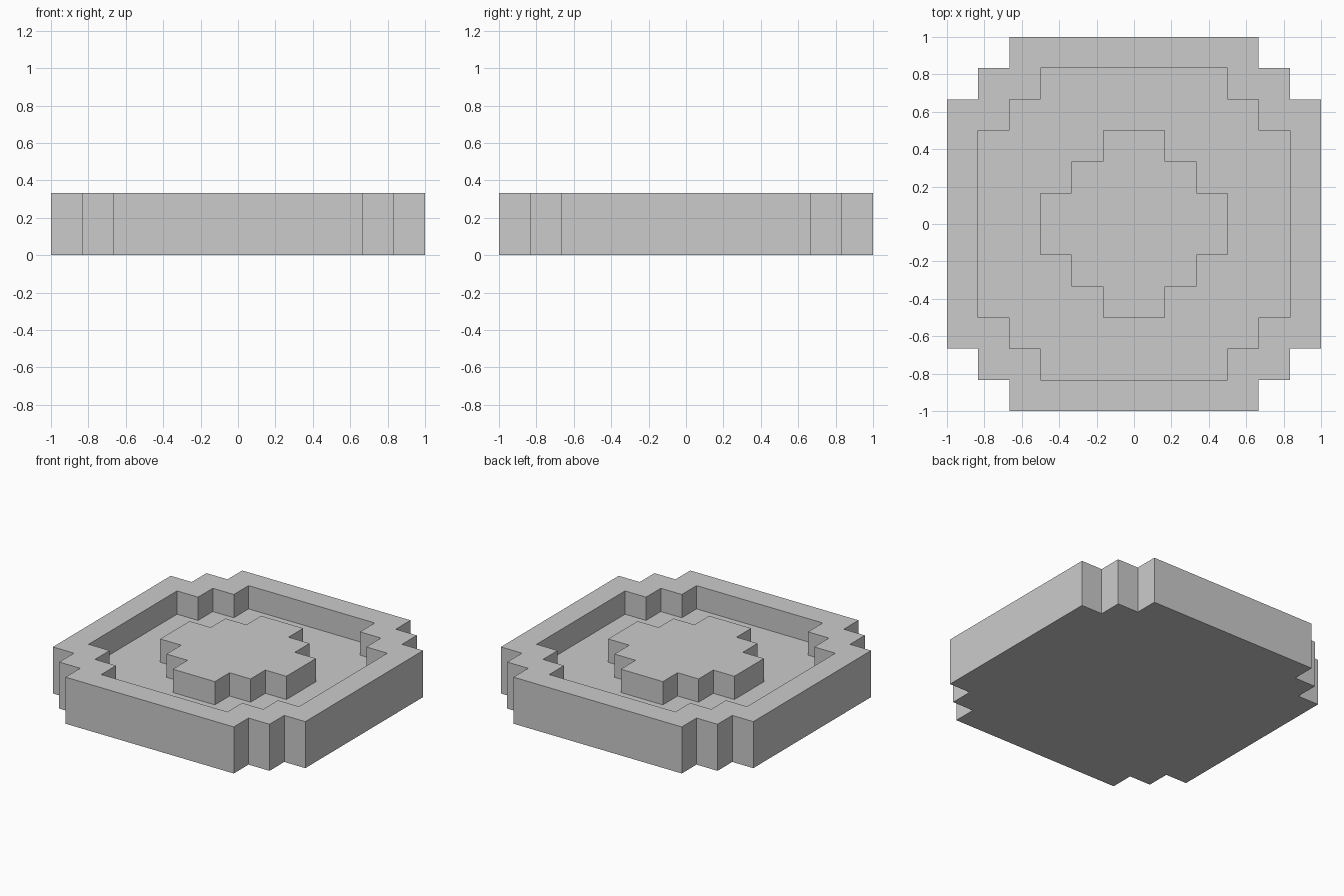
import bpy
import bmesh

# Remove the default cube
cube = bpy.data.objects.get("Cube")
if cube:
    bpy.data.objects.remove(cube, do_unlink=True)

U = 1 / 6  # size of one block step


def stepped_outline(half):
    """Square outline of the given half width with two steps cut from each corner."""
    corner = [(half, half - 2), (half - 1, half - 2), (half - 1, half - 1),
              (half - 2, half - 1), (half - 2, half)]
    points = []
    for _ in range(4):
        points += corner
        corner = [(-y, x) for x, y in corner]
    return points


def make_loop(bm, half, level):
    verts = [bm.verts.new((x * U, y * U, level * U)) for x, y in stepped_outline(half)]
    edges = [bm.edges.new((v, verts[i - 1])) for i, v in enumerate(verts)]
    return verts, edges


def make_wall(bm, low, high):
    for i in range(len(low[0])):
        bm.faces.new((low[0][i - 1], low[0][i], high[0][i], high[0][i - 1]))


def fill_flat(bm, *loops):
    edges = [e for loop in loops for e in loop[1]]
    bmesh.ops.triangle_fill(bm, edges=edges, use_beauty=True, use_dissolve=False)


bm = bmesh.new()

# Outer body
base, rim_outer = make_loop(bm, 6, 0), make_loop(bm, 6, 2)
bm.faces.new(base[0])
make_wall(bm, base, rim_outer)

# Recess inside the rim
rim_inner, floor_outer = make_loop(bm, 5, 2), make_loop(bm, 5, 1)
fill_flat(bm, rim_outer, rim_inner)
make_wall(bm, floor_outer, rim_inner)

# Raised centre block on the recess floor
floor_inner, island_top = make_loop(bm, 3, 1), make_loop(bm, 3, 2)
fill_flat(bm, floor_outer, floor_inner)
make_wall(bm, floor_inner, island_top)
bm.faces.new(island_top[0])

# Merge the flat triangles and turn all faces outward
bmesh.ops.recalc_face_normals(bm, faces=bm.faces)
bmesh.ops.dissolve_limit(bm, angle_limit=0.01, verts=bm.verts, edges=bm.edges)

mesh = bpy.data.meshes.new("stepped_tray")
bm.to_mesh(mesh)
bm.free()

# Plain grey finish
grey = bpy.data.materials.new("grey")
grey.use_nodes = True
colour = (0.6, 0.6, 0.6, 1)
grey.diffuse_color = colour
grey.node_tree.nodes["Principled BSDF"].inputs["Base Color"].default_value = colour
mesh.materials.append(grey)

tray = bpy.data.objects.new("stepped_tray", mesh)
bpy.context.collection.objects.link(tray)
